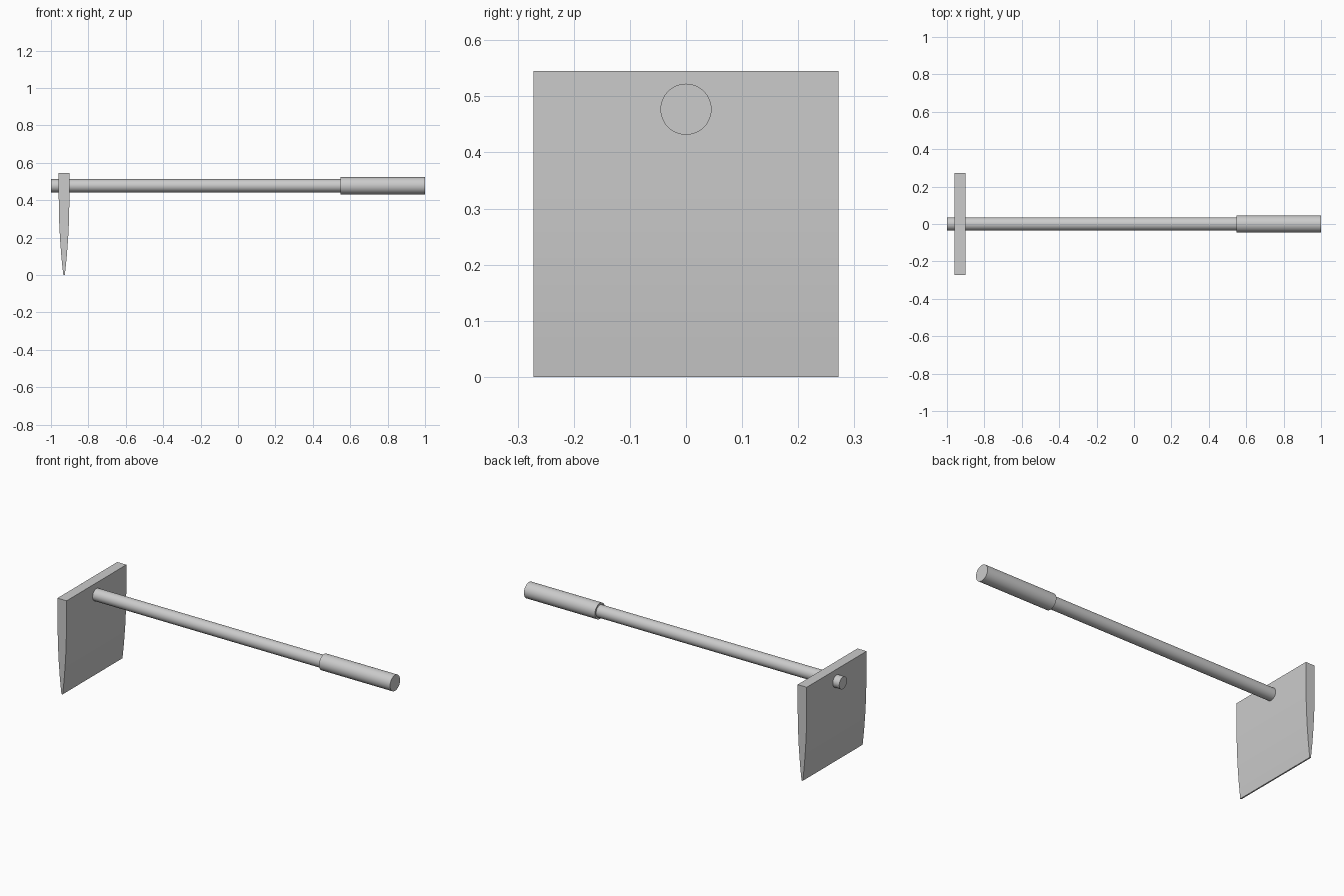
import bpy, bmesh, math

if "Cube" in bpy.data.objects:
    bpy.data.objects.remove(bpy.data.objects["Cube"])

AXIS_Z = 0.477


def smooth(ob, angle=30):
    bpy.ops.object.select_all(action='DESELECT')
    ob.select_set(True)
    bpy.context.view_layer.objects.active = ob
    bpy.ops.object.shade_smooth_by_angle(angle=math.radians(angle))


def rod(name, x0, x1, radius):
    bpy.ops.mesh.primitive_cylinder_add(
        vertices=64, radius=radius, depth=x1 - x0,
        location=((x0 + x1) / 2, 0, AXIS_Z), rotation=(0, math.pi / 2, 0))
    ob = bpy.context.object
    ob.name = name
    bpy.ops.object.transform_apply(location=False, rotation=True, scale=True)
    smooth(ob)


# Long shaft passing through the blade, and thicker hand grip
rod("shaft", -1.0, 0.56, 0.035)
rod("grip", 0.548, 1.0, 0.0455)

# Blade: symmetrical tapered profile (half thickness, z) extruded across y
half = [(0.029, 0.545), (0.029, 0.46), (0.028, 0.37), (0.026, 0.28),
        (0.0215, 0.19), (0.0145, 0.10), (0.0095, 0.05), (0.004, 0.0)]
profile = half + [(-x, z) for x, z in reversed(half)]
bm = bmesh.new()
face = bm.faces.new([bm.verts.new((x - 0.93, -0.272, z)) for x, z in profile])
ext = bmesh.ops.extrude_face_region(bm, geom=[face])
verts = [v for v in ext["geom"] if isinstance(v, bmesh.types.BMVert)]
bmesh.ops.translate(bm, vec=(0, 0.544, 0), verts=verts)
bmesh.ops.recalc_face_normals(bm, faces=bm.faces)
mesh = bpy.data.meshes.new("blade")
bm.to_mesh(mesh)
bm.free()
blade = bpy.data.objects.new("blade", mesh)
bpy.context.collection.objects.link(blade)
smooth(blade)
